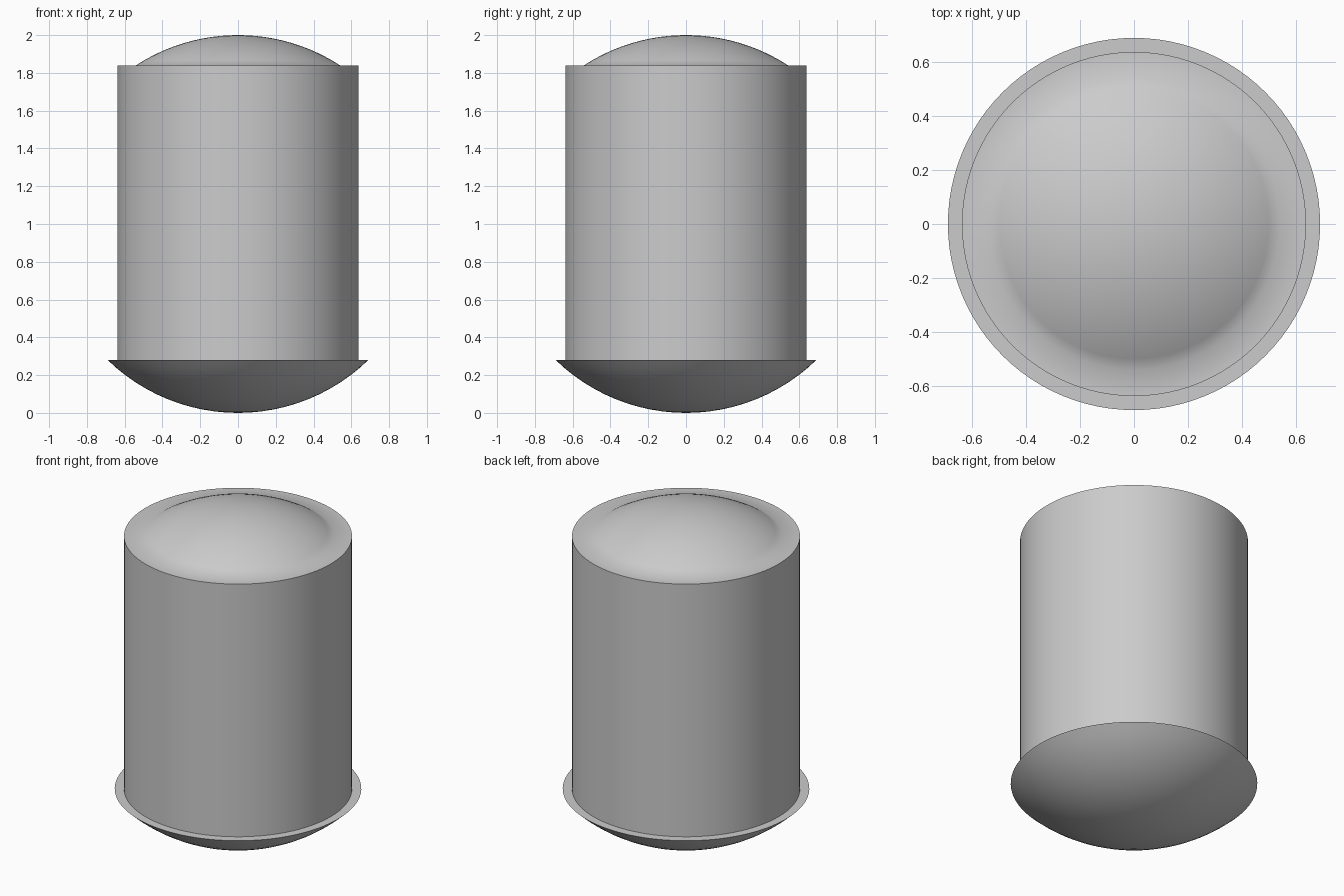
import bpy, bmesh, math

cube = bpy.data.objects.get("Cube")
if cube:
    bpy.data.objects.remove(cube)

SEGMENTS = 96

# Single grey finish
grey = bpy.data.materials.new("plain grey")
grey.use_nodes = True
colour = (0.6, 0.6, 0.6, 1)
grey.diffuse_color = colour
grey.node_tree.nodes["Principled BSDF"].inputs["Base Color"].default_value = colour


def cap(radius, rim_z, pole_z, steps=12):
    """Spherical cap profile from its rim to its pole."""
    height = pole_z - rim_z
    ball = (radius ** 2 + height ** 2) / (2 * abs(height))
    sweep = math.asin(radius / ball)
    centre = pole_z - math.copysign(ball, height)
    angles = [sweep * (1 - i / steps) for i in range(steps + 1)]
    return [(ball * math.sin(a), centre + math.copysign(ball, height) * math.cos(a))
            for a in angles]


def lathe(name, profile):
    """Spin a radius/height profile around z."""
    bm = bmesh.new()
    verts = [bm.verts.new((r, 0, z)) for r, z in profile]
    edges = [bm.edges.new(pair) for pair in zip(verts, verts[1:])]
    bmesh.ops.spin(bm, geom=verts + edges, cent=(0, 0, 0), axis=(0, 0, 1),
                   angle=math.tau, steps=SEGMENTS)
    bmesh.ops.remove_doubles(bm, verts=bm.verts, dist=0.0005)
    bmesh.ops.recalc_face_normals(bm, faces=bm.faces)
    mesh = bpy.data.meshes.new(name)
    bm.to_mesh(mesh)
    bm.free()
    mesh.materials.append(grey)
    obj = bpy.data.objects.new(name, mesh)
    bpy.context.collection.objects.link(obj)
    bpy.ops.object.select_all(action='DESELECT')
    obj.select_set(True)
    bpy.context.view_layer.objects.active = obj
    bpy.ops.object.shade_smooth_by_angle(angle=math.radians(40))
    return obj


# Straight body with a flat shoulder and a shallow domed top
lathe("domed_body", [(0, 0.28), (0.638, 0.28), (0.638, 1.84)] + cap(0.54, 1.84, 2.0))

# Wider bowl-shaped base with a flat rim
lathe("bowl_base", [(0, 0.28)] + cap(0.69, 0.28, 0.0))
